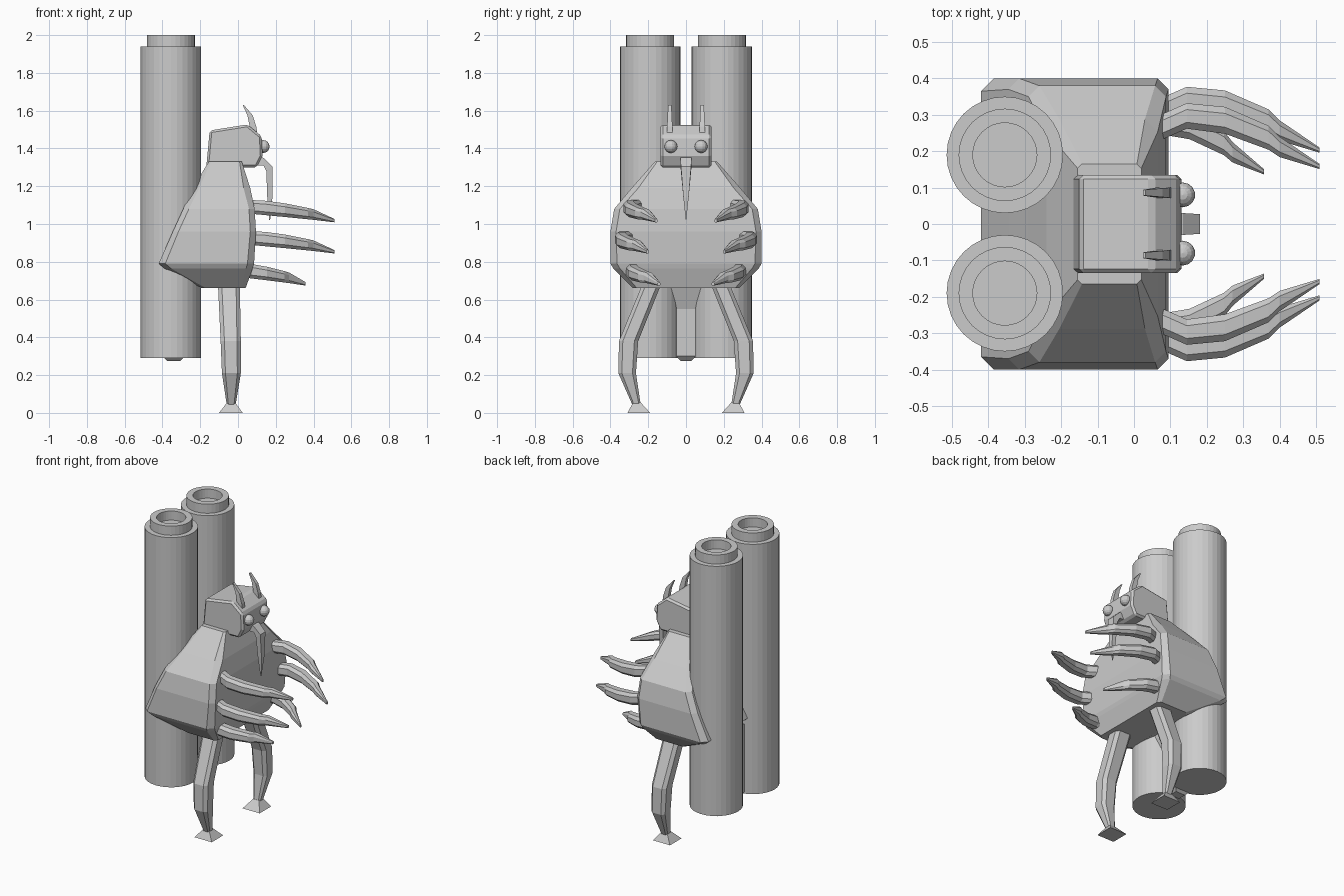
import bpy, bmesh, math
from mathutils import Matrix

if "Cube" in bpy.data.objects:
    bpy.data.objects.remove(bpy.data.objects["Cube"])

grey = bpy.data.materials.new("plain grey")
grey.diffuse_color = (0.6, 0.6, 0.6, 1)
grey.use_nodes = True
grey.node_tree.nodes["Principled BSDF"].inputs["Base Color"].default_value = grey.diffuse_color


def finish(name, bm):
    bmesh.ops.recalc_face_normals(bm, faces=bm.faces)
    me = bpy.data.meshes.new(name)
    bm.to_mesh(me)
    bm.free()
    me.materials.append(grey)
    ob = bpy.data.objects.new(name, me)
    bpy.context.collection.objects.link(ob)
    return ob


def rect(a0, a1, b0, b1, c=0.0):
    """Rectangle outline, with chamfered corners when c > 0."""
    if c == 0:
        return [(a0, b0), (a1, b0), (a1, b1), (a0, b1)]
    return [(a0 + c, b0), (a1 - c, b0), (a1, b0 + c), (a1, b1 - c),
            (a1 - c, b1), (a0 + c, b1), (a0, b1 - c), (a0, b0 + c)]


def loft(name, rings):
    bm = bmesh.new()
    vs = [[bm.verts.new(p) for p in r] for r in rings]
    n = len(vs[0])
    for a, b in zip(vs, vs[1:]):
        for i in range(n):
            j = (i + 1) % n
            bm.faces.new((a[i], a[j], b[j], b[i]))
    bm.faces.new(vs[0])
    bm.faces.new(vs[-1])
    return finish(name, bm)


def flat_rings(rows, c):
    """Horizontal rings from (z, x0, x1, y0, y1); chamfer is a share of the width."""
    return [[(x, y, z) for x, y in
             rect(x0, x1, y0, y1, c * min(x1 - x0, y1 - y0))]
            for z, x0, x1, y0, y1 in rows]


def lathe(name, profile, cx, cy, seg=32):
    bm = bmesh.new()
    rings = [[bm.verts.new((cx + r * math.cos(math.tau * i / seg),
                            cy + r * math.sin(math.tau * i / seg), z))
              for i in range(seg)] for r, z in profile]
    for a, b in zip(rings, rings[1:]):
        for i in range(seg):
            j = (i + 1) % seg
            bm.faces.new((a[i], a[j], b[j], b[i]))
    bm.faces.new(rings[0])
    bm.faces.new(rings[-1])
    return finish(name, bm)


# body: stacked chamfered sections (z, back, front, half width, chamfer)
body = [(1.33, -0.155, 0.02, 0.165, 0.012), (1.19, -0.24, 0.065, 0.288, 0.035),
        (1.08, -0.29, 0.088, 0.38, 0.03), (0.96, -0.345, 0.095, 0.40, 0.03),
        (0.79, -0.42, 0.085, 0.40, 0.035), (0.765, -0.39, 0.078, 0.385, 0.035),
        (0.66, -0.19, 0.04, 0.28, 0.02)]
loft("body", [[(x, y, z) for x, y in rect(b, f, -w, w, c)]
              for z, b, f, w, c in body])

# head: side profile extruded across, then softened edges
profile = [(-0.168, 1.30), (-0.15, 1.495), (0.05, 1.527), (0.125, 1.465),
           (0.13, 1.36), (0.10, 1.30)]
head = loft("head", [[(x, y, z) for x, z in profile] for y in (-0.135, 0.135)])
bev = head.modifiers.new("edge", 'BEVEL')
bev.width = 0.012
bev.segments = 1

# proboscis: bent tapering spike
spike = [(0.10, 1.36, 1.31, 0.03), (0.135, 1.35, 1.31, 0.03)]
rings = [[(x, y, z) for y, z in rect(-w, w, lo, hi)] for x, hi, lo, w in spike]
rings.append([(0.15, -0.027, 1.28), (0.15, 0.027, 1.28),
              (0.182, 0.027, 1.305), (0.182, -0.027, 1.305)])
rings += [[(b, -w, z), (b, w, z), (f, w, z), (f, -w, z)]
          for z, b, f, w in ((1.14, 0.155, 0.182, 0.014), (1.02, 0.165, 0.17, 0.001))]
loft("proboscis", rings)

# tail hanging between the tanks
loft("tail", flat_rings([(0.75, -0.40, -0.22, -0.17, 0.17),
                         (0.66, -0.40, -0.24, -0.13, 0.13),
                         (0.55, -0.40, -0.28, -0.055, 0.055),
                         (0.30, -0.40, -0.28, -0.055, 0.055),
                         (0.275, -0.375, -0.305, -0.028, 0.028)], 0))

# arm centre line: x, y, z, half width, half height
arm = [(0.05, 0.255, 1.092, 0.035, 0.036), (0.145, 0.297, 1.085, 0.035, 0.038),
       (0.25, 0.285, 1.073, 0.037, 0.036), (0.37, 0.237, 1.055, 0.033, 0.030),
       (0.40, 0.212, 1.050, 0.028, 0.028), (0.51, 0.158, 1.018, 0.007, 0.009)]
# rows: name, x shift, y shift, z shift, length scale
rows = [("upper", 0, 0, 0, 1.0), ("middle", 0, 0.045, -0.165, 1.0),
        ("lower", -0.045, -0.015, -0.335, 0.79)]

for side, s in (("left", 1), ("right", -1)):
    # back tank with collar and hollow mouth
    lathe(side + "_tank", [(0.16, 0.29), (0.16, 1.94), (0.127, 1.94),
                           (0.127, 2.0), (0.088, 2.0), (0.088, 1.94)],
          -0.355, 0.19 * s)

    # eye
    bm = bmesh.new()
    bmesh.ops.create_uvsphere(bm, u_segments=14, v_segments=8, radius=0.034,
                              matrix=Matrix.Translation((0.134, 0.08 * s, 1.41)))
    finish(side + "_eye", bm)

    # antenna curving back
    ant = [(1.46, 0.06, 0.105, 0.014), (1.515, 0.062, 0.097, 0.014),
           (1.575, 0.05, 0.078, 0.012), (1.63, 0.025, 0.031, 0.008)]
    loft(side + "_antenna", flat_rings(
        [(z, a, b, 0.086 * s - w, 0.086 * s + w) for z, a, b, w in ant], 0))

    # three claw arms
    for row, dx, dy, dz, k in rows:
        rings = []
        for x, y, z, w, h in arm:
            ring = rect(y + dy - w, y + dy + w, z + dz - h, z + dz + h,
                        0.5 * min(w, h))
            rings.append([(x * k + dx, s * a, b) for a, b in ring])
        loft(f"{side}_{row}_arm", rings)

    # bowed leg: z, back, front, inner, outer
    leg = [(0.74, -0.105, 0.01, 0.10, 0.20), (0.66, -0.105, 0.01, 0.14, 0.24),
           (0.38, -0.092, 0.015, 0.253, 0.355), (0.21, -0.085, 0.015, 0.265, 0.358),
           (0.045, -0.06, -0.012, 0.24, 0.285)]
    loft(side + "_leg", [[(x, s * y, z) for x, y, z in r]
                         for r in flat_rings(leg, 0.2)])

    # flared foot
    foot = [(0.0, -0.10, 0.025, 0.19, 0.31), (0.055, -0.058, -0.015, 0.24, 0.28)]
    loft(side + "_foot", [[(x, s * y, z) for x, y, z in r]
                          for r in flat_rings(foot, 0)])
